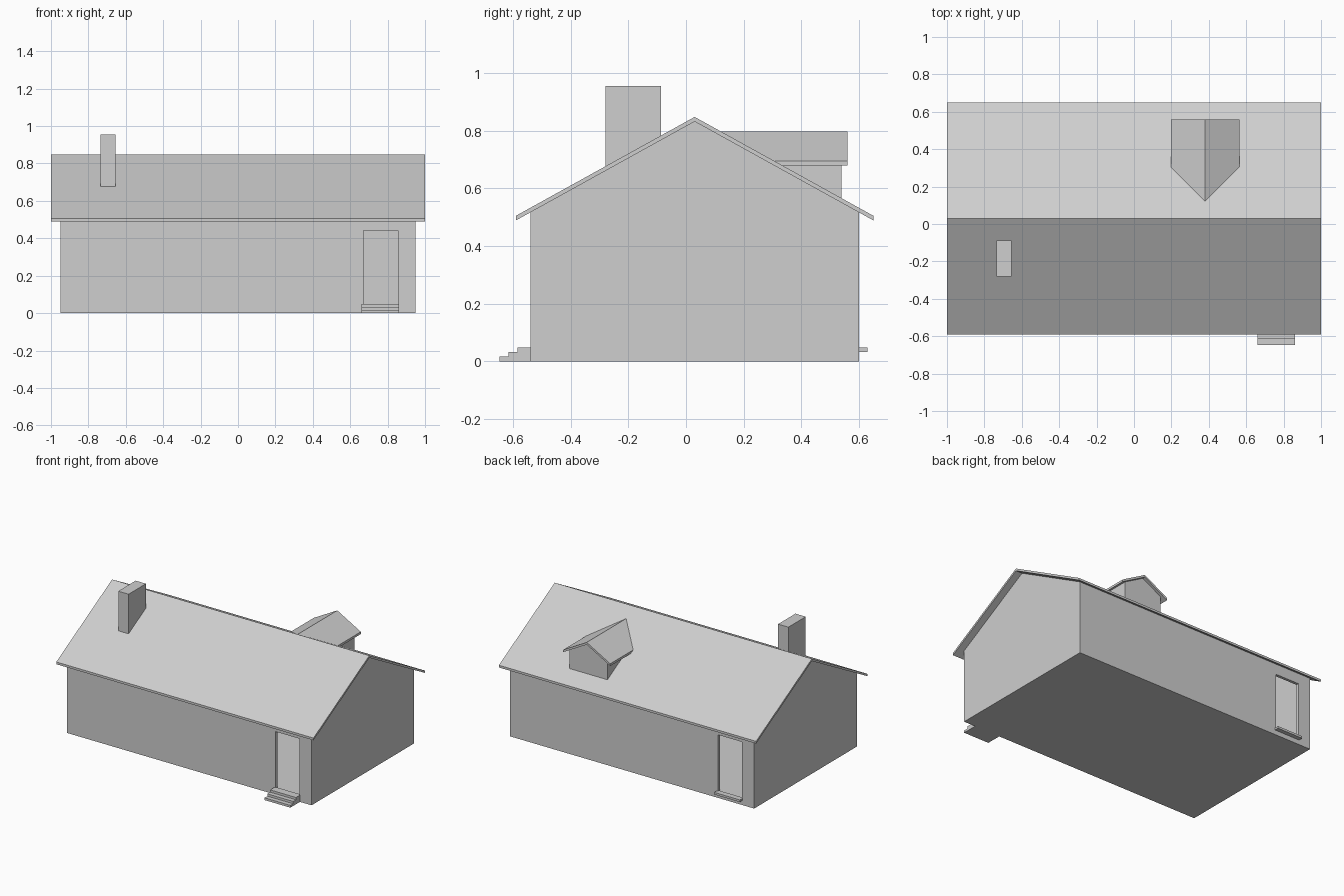
import bpy
import bmesh
from mathutils import Vector

cube = bpy.data.objects.get("Cube")
if cube:
    bpy.data.objects.remove(cube, do_unlink=True)

GREY = (0.62, 0.62, 0.62, 1)
grey = bpy.data.materials.new("plain grey")
grey.use_nodes = True
grey.diffuse_color = GREY
grey.node_tree.nodes["Principled BSDF"].inputs["Base Color"].default_value = GREY

RIDGE_Y, RIDGE_Z, SLOPE, THICK = 0.03, 0.848, 0.553, 0.016
FLOOR = 0.035


def prism(name, profile, start, end, axis="x", trim=False):
    """Extrude a profile, given as (across, z), along x or y."""
    def place(across, z, along):
        return (along, across, z) if axis == "x" else (across, along, z)

    bm = bmesh.new()
    face = bm.faces.new([bm.verts.new(place(a, z, start)) for a, z in profile])
    ext = bmesh.ops.extrude_face_region(bm, geom=[face])
    shift = Vector(place(0, 0, end - start))
    bmesh.ops.translate(bm, vec=shift, verts=[g for g in ext["geom"] if isinstance(g, bmesh.types.BMVert)])
    if trim:
        trim_to_roof(bm, 1 if max(v.co.y for v in bm.verts) > RIDGE_Y else -1)
    bmesh.ops.recalc_face_normals(bm, faces=bm.faces)
    mesh = bpy.data.meshes.new(name)
    bm.to_mesh(mesh)
    bm.free()
    mesh.materials.append(grey)
    obj = bpy.data.objects.new(name, mesh)
    bpy.context.collection.objects.link(obj)
    return obj


def trim_to_roof(bm, side):
    """Remove everything below the middle of one roof slope."""
    cut = bmesh.ops.bisect_plane(
        bm, geom=bm.verts[:] + bm.edges[:] + bm.faces[:],
        plane_co=(0, RIDGE_Y, RIDGE_Z - THICK / 2),
        plane_no=(0, side * SLOPE, 1), clear_inner=True)
    edges = [g for g in cut["geom_cut"] if isinstance(g, bmesh.types.BMEdge)]
    bmesh.ops.holes_fill(bm, edges=edges)


def rect(a0, a1, z0, z1):
    return [(a0, z0), (a1, z0), (a1, z1), (a0, z1)]


def gable(centre, half, base, peak):
    """Five-sided wall outline under a pitched roof."""
    eave = peak - half * SLOPE
    return [(centre - half, base), (centre + half, base),
            (centre + half, eave), (centre, peak), (centre - half, eave)]


def chevron(centre, half, peak):
    """Pitched roof slab outline with plumb eaves."""
    eave = peak - half * SLOPE
    top = [(centre - half, eave), (centre, peak), (centre + half, eave)]
    return top + [(a, z - THICK) for a, z in reversed(top)]


def carve(obj, cutter):
    cutter.hide_render = True
    mod = obj.modifiers.new("opening", "BOOLEAN")
    mod.operation = "DIFFERENCE"
    mod.solver = "EXACT"
    mod.object = cutter
    bpy.context.view_layer.objects.active = obj
    bpy.ops.object.modifier_apply(modifier=mod.name)
    bpy.data.objects.remove(cutter, do_unlink=True)


# Hollow walls with a floor and two open doorways
walls = prism("walls", gable(RIDGE_Y, 0.57, 0, RIDGE_Z - THICK / 2), -0.95, 0.95)
carve(walls, prism("room_cutter", rect(-0.52, 0.58, FLOOR, 1), -0.93, 0.93))
carve(walls, prism("front_doorway_cutter", rect(-0.6, -0.5, FLOOR, 0.443), 0.67, 0.855))
carve(walls, prism("back_doorway_cutter", rect(0.56, 0.66, FLOOR, 0.443), -0.855, -0.67))

# Main roof
prism("main_roof", chevron(RIDGE_Y, 0.62, RIDGE_Z), -1, 1)

# Chimney on the front slope
prism("chimney", rect(-0.28, -0.087, 0.6, 0.955), -0.735, -0.655, trim=True)

# Dormer on the back slope
prism("dormer_walls", gable(0.38, 0.147, 0.5, 0.79), 0.05, 0.54, "y", trim=True)
prism("dormer_roof", chevron(0.38, 0.183, 0.797), 0.05, 0.56, "y", trim=True)

# Front steps
steps = [(-0.53, 0), (-0.647, 0)]
for i in range(3):
    y, z = -0.647 + i * 0.031, 0.016 * (i + 1)
    steps += [(y, z), (y + 0.031, z)]
steps[-1] = (-0.53, 0.048)
prism("front_steps", steps, 0.66, 0.86)

# Back door sill
prism("back_sill", rect(0.59, 0.63, 0.033, 0.048), -0.86, -0.66)
